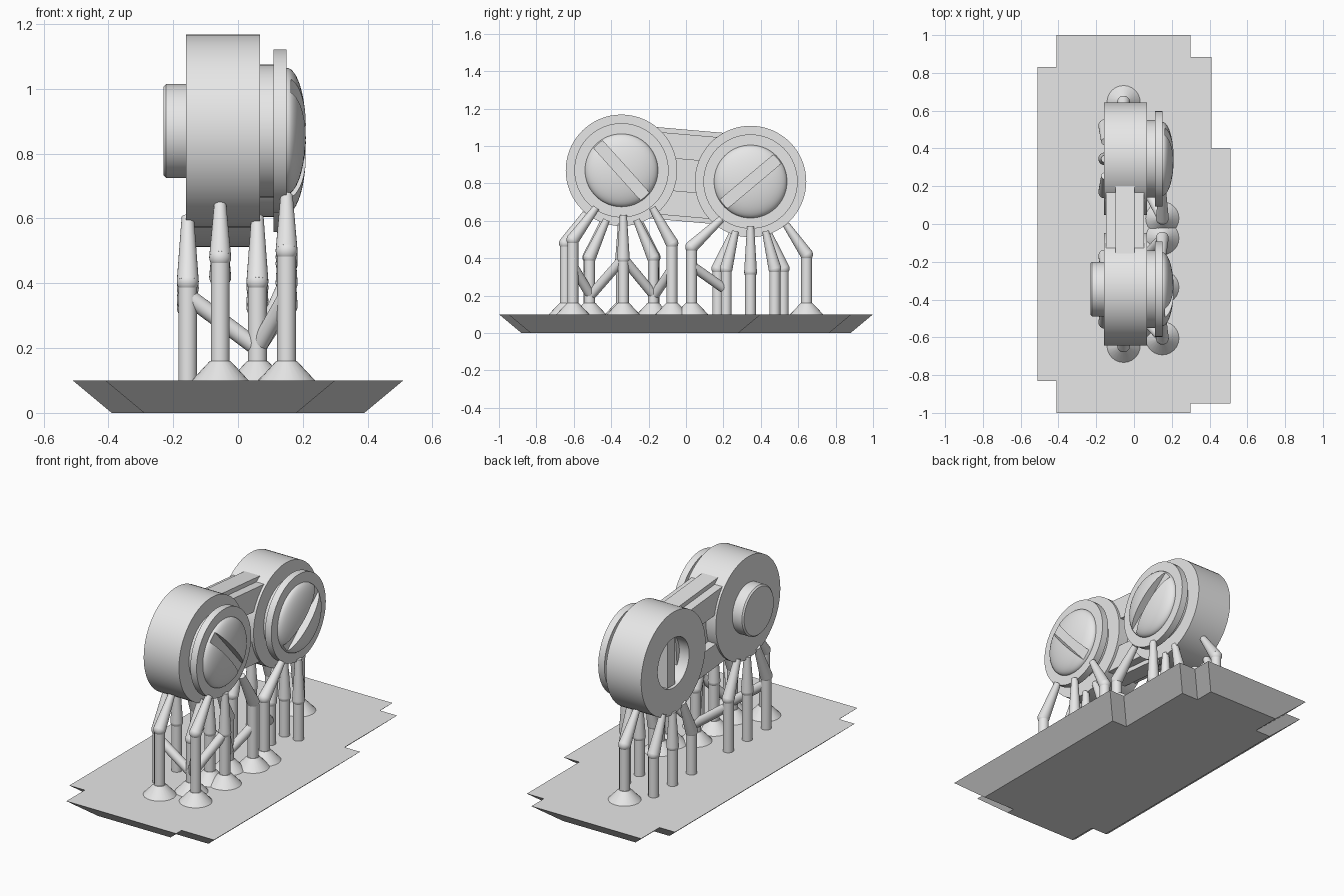
import bpy, bmesh, math
from mathutils import Vector, Matrix

if "Cube" in bpy.data.objects:
    bpy.data.objects.remove(bpy.data.objects["Cube"])

grey = bpy.data.materials.new("plain_grey")
grey.use_nodes = True
grey.diffuse_color = (0.8, 0.8, 0.8, 1)
grey.node_tree.nodes["Principled BSDF"].inputs["Base Color"].default_value = (0.8, 0.8, 0.8, 1)


def finish(name, bm, smooth=True):
    """Turn a bmesh into a shaded object."""
    bmesh.ops.recalc_face_normals(bm, faces=bm.faces)
    mesh = bpy.data.meshes.new(name)
    bm.to_mesh(mesh)
    bm.free()
    mesh.materials.append(grey)
    ob = bpy.data.objects.new(name, mesh)
    bpy.context.collection.objects.link(ob)
    if smooth:
        shade(ob)
    return ob


def shade(ob):
    bpy.ops.object.select_all(action='DESELECT')
    ob.select_set(True)
    bpy.context.view_layer.objects.active = ob
    bpy.ops.object.shade_smooth_by_angle(angle=math.radians(30))


def lathe(name, profile, y, z, steps=64):
    """Spin (x, radius) points around an x-directed axis through y, z."""
    bm = bmesh.new()
    verts = [bm.verts.new((x, y, z + r)) for x, r in profile]
    edges = [bm.edges.new(pair) for pair in zip(verts, verts[1:])]
    bmesh.ops.spin(bm, geom=verts + edges, cent=(0, y, z), axis=(1, 0, 0),
                   angle=2 * math.pi, steps=steps)
    bmesh.ops.remove_doubles(bm, verts=bm.verts, dist=0.0002)
    return finish(name, bm)


def box(name, size, centre, tilt=0):
    """Box turned about the x axis."""
    bm = bmesh.new()
    m = Matrix.Translation(centre) @ Matrix.Rotation(tilt, 4, 'X') @ Matrix.Diagonal((*size, 1))
    bmesh.ops.create_cube(bm, size=1, matrix=m)
    return finish(name, bm, False)


def rod(bm, a, b, r1, r2):
    """Tapered rod between two points."""
    a, b = Vector(a), Vector(b)
    d = b - a
    m = Matrix.Translation((a + b) / 2) @ d.to_track_quat('Z', 'Y').to_matrix().to_4x4()
    bmesh.ops.create_cone(bm, cap_ends=True, segments=24, radius1=r1, radius2=r2,
                          depth=d.length, matrix=m)


# Base slab: stepped outline with undercut sides
outline = [(-.51, -.83), (-.41, -.83), (-.41, -1), (.3, -1), (.3, -.95), (.51, -.95),
           (.51, .4), (.41, .4), (.41, .885), (.3, .885), (.3, 1), (-.41, 1),
           (-.41, .83), (-.51, .83)]


def inset(points, d):
    result = []
    for i, p in enumerate(points):
        p = Vector(p)
        shift = Vector((0, 0))
        for e in (p - Vector(points[i - 1]), Vector(points[(i + 1) % len(points)]) - p):
            e.normalize()
            shift += Vector((-e.y, e.x)) * d
        result.append(p + shift)
    return result


bm = bmesh.new()
top = [bm.verts.new((x, y, .1)) for x, y in outline]
low = [bm.verts.new((p.x, p.y, 0)) for p in inset(outline, .12)]
bm.faces.new(top)
bm.faces.new(low[::-1])
for i in range(len(top)):
    bm.faces.new((top[i - 1], low[i - 1], low[i], top[i]))
finish("base", bm, False)

# Two drums with neck, ring and slotted dome
FRONT, BACK = (-.345, .87), (.345, .81)
for side, (y, z), slot_angle in (("front", FRONT, -48), ("back", BACK, 40)):
    if side == "front":
        rear = [(-.23, 0), (-.23, .137), (-.222, .145), (-.16, .145)]
    else:
        rear = [(-.08, 0), (-.08, .145), (-.16, .145)]
    lathe(side + "_drum", rear + [(-.16, .298), (.068, .298), (.068, 0)], y, z)
    lathe(side + "_ring", [(.06, 0), (.06, .205), (.11, .205), (.11, .252),
                           (.15, .252), (.15, 0)], y, z)
    arc = [math.radians(7.5 * i) for i in range(13)]
    dome = lathe(side + "_dome", [(.14, 0), (.14, .195)] +
                 [(.15 + .06 * math.sin(t), .195 * math.cos(t)) for t in arc], y, z)
    cutter = box("slot_cutter", (.1, .6, .062), (.214, y, z), math.radians(slot_angle))
    cut = dome.modifiers.new("slot", 'BOOLEAN')
    cut.operation, cut.object, cut.solver = 'DIFFERENCE', cutter, 'EXACT'
    baked = bpy.data.meshes.new_from_object(dome.evaluated_get(bpy.context.evaluated_depsgraph_get()))
    dome.modifiers.clear()
    dome.data = baked
    bpy.data.objects.remove(cutter)
    shade(dome)

# Upright bar inside the open rear of the back drum
box("recess_bar", (.07, .07, .28), (-.11, BACK[0], BACK[1]))

# Tilted link between the drums: narrow core with wide rails
tilt = math.atan2(BACK[1] - FRONT[1], BACK[0] - FRONT[0])
box("link_core", (.1, .42, .49), (-.047, .02, .84), tilt)
for name, offset in (("upper", .153), ("lower", -.153)):
    box(name + "_link_rail", (.2, .36, .134), (-.047, .02, .84 + offset), tilt)

# Legs: post, elbow, tapered strut, optional foot
def leg(x, y, elbow, tip_y, tip_z, foot):
    bm = bmesh.new()
    joint = (x, y, elbow)
    rod(bm, (x, y, .095), joint, .029, .029)
    bmesh.ops.create_uvsphere(bm, u_segments=24, v_segments=12, radius=.034,
                              matrix=Matrix.Translation(joint))
    rod(bm, joint, (x, tip_y, tip_z), .034, .019)
    if foot:
        rod(bm, (x, y, .098), (x, y, .16), .09, .032)
    finish("leg", bm)


for (cy, cz), foot, spread in ((FRONT, True, .17), (BACK, False, .13)):
    out = 1 if cy > 0 else -1
    # inner rows under the drum
    for k in (-1, 0, 1):
        tip = cz - .285 + .02 * abs(k)
        elbow = cz - .485 + .02 * abs(k)
        leg(-.155, cy + .175 * k, elbow, cy + .09 * k, tip, False)
        leg(.06, cy + spread * k, elbow, cy + .08 * k, tip, foot)
    # outer end leg
    leg(-.055, cy + .3 * out, cz - .39, cy + .19 * out, cz - .23, True)

# Legs under the rings
for y, elbow, tip_y, tip_z, foot in ((-.605, .5, -.48, .67, True), (-.335, .4, -.335, .63, True),
                                     (-.075, .48, -.18, .67, True), (.03, .46, .19, .61, True),
                                     (.345, .33, .345, .57, False)):
    leg(.15, y, elbow, tip_y, tip_z, foot)

# Diagonal braces between legs
for a, b in (((.15, -.605, .36), (.06, -.51, .2)), ((.15, -.335, .4), (.06, -.51, .2)),
             ((.15, -.335, .4), (.06, -.17, .2)), ((.15, -.075, .34), (.06, -.17, .2)),
             ((-.155, -.52, .36), (.06, -.51, .2)), ((-.155, -.17, .36), (.06, -.17, .2)),
             ((.15, .03, .36), (.06, .2, .24))):
    bm = bmesh.new()
    rod(bm, a, b, .026, .026)
    finish("brace", bm)
